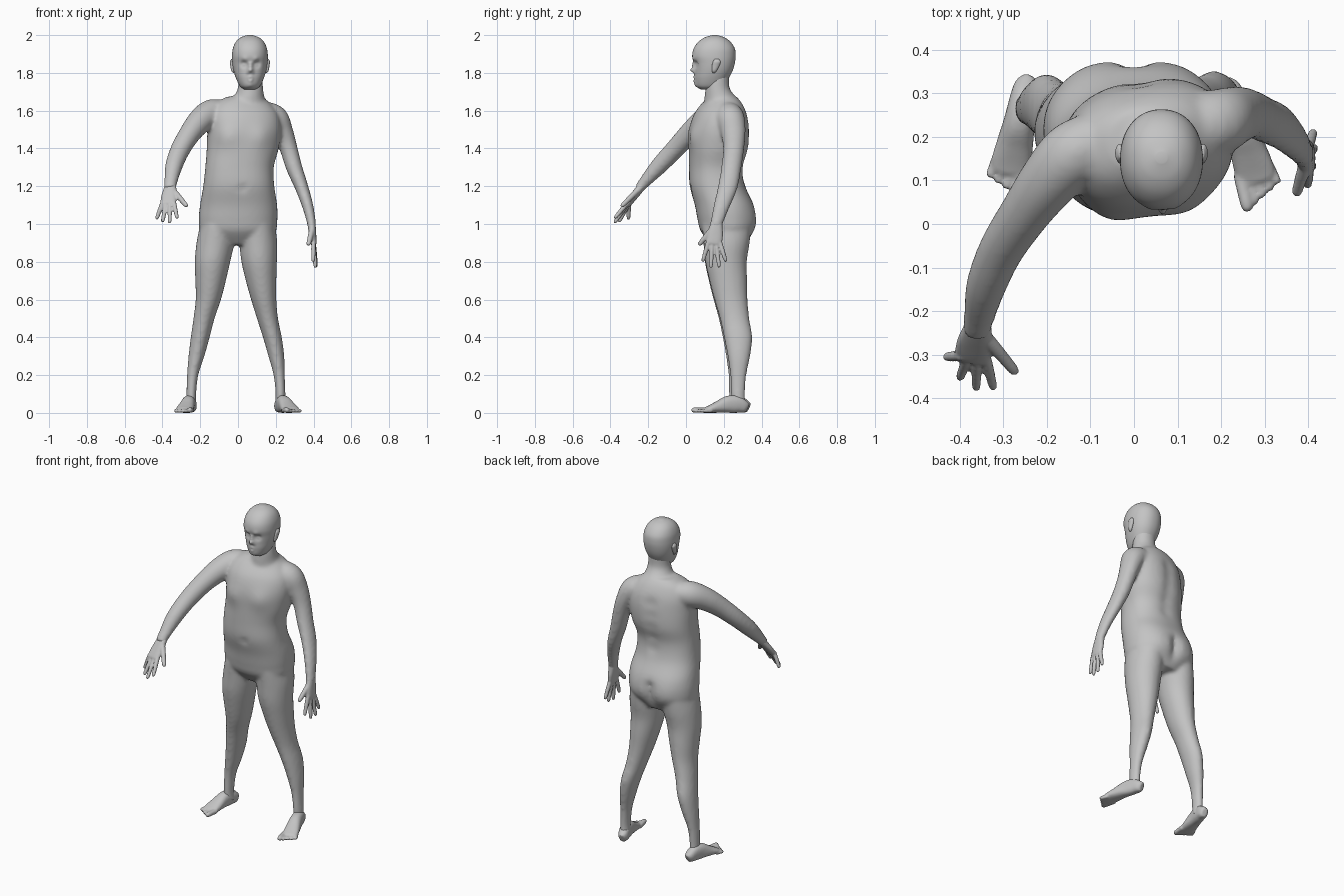
import bpy
import bmesh
import math
from mathutils import Vector

cube = bpy.data.objects.get("Cube")
if cube:
    bpy.data.objects.remove(cube, do_unlink=True)

skin = bpy.data.materials.new("plain_grey")
skin.use_nodes = True
grey = (0.55, 0.55, 0.55, 1)
skin.diffuse_color = grey
skin.node_tree.nodes["Principled BSDF"].inputs["Base Color"].default_value = grey


def spline(rows, steps):
    """Catmull-Rom interpolation through rows of any length."""
    result = []
    last = len(rows) - 1
    for i in range(last):
        p, q, r, s = (rows[max(0, min(last, i + k))] for k in (-1, 0, 1, 2))
        for j in range(steps):
            t = j / steps
            result.append([
                b + t / 2 * (c - a + t * (2 * a - 5 * b + 4 * c - d + t * (3 * (b - c) + d - a)))
                for a, b, c, d in zip(p, q, r, s)])
    result.append(list(rows[last]))
    return result


def loft(bm, rows, side=None, steps=5, segments=32, power=2.0):
    """Skin oval sections x, y, z, half width, half depth (, yaw in degrees).
    With a side vector the sections stand square to the path, else they lie flat."""
    rows = spline(rows, steps)
    points = [Vector(row[:3]) for row in rows]
    rings = []
    for i, row in enumerate(rows):
        if side is None:
            yaw = math.radians(row[5]) if len(row) > 5 else 0
            u = Vector((math.cos(yaw), math.sin(yaw), 0))
            v = Vector((-u.y, u.x, 0))
        else:
            ahead = points[min(i + 1, len(points) - 1)]
            t = (ahead - points[max(i - 1, 0)]).normalized()
            u = (side - t * side.dot(t)).normalized()
            v = t.cross(u)
        ring = []
        for k in range(segments):
            angle = math.tau * k / segments
            c, s = math.cos(angle), math.sin(angle)
            across = math.copysign(abs(c) ** (2 / power), c) * row[3]
            along = math.copysign(abs(s) ** (2 / power), s) * row[4]
            ring.append(bm.verts.new(points[i] + u * across + v * along))
        rings.append(ring)
    for low, high in zip(rings, rings[1:]):
        for k in range(segments):
            n = (k + 1) % segments
            bm.faces.new((low[k], low[n], high[n], high[k]))
    bm.faces.new(rings[0][::-1])
    bm.faces.new(rings[-1])
    return [vert for ring in rings for vert in ring]


def bump(verts, center, radius, push):
    """Push the surface softly in or out around a point."""
    center, push = Vector(center), Vector(push)
    for vert in verts:
        vert.co += push * math.exp(-(vert.co - center).length_squared / radius ** 2)


def finish(bm, name, voxel=None, relax=0):
    bmesh.ops.recalc_face_normals(bm, faces=bm.faces)
    mesh = bpy.data.meshes.new(name)
    bm.to_mesh(mesh)
    bm.free()
    mesh.materials.append(skin)
    for face in mesh.polygons:
        face.use_smooth = True
    obj = bpy.data.objects.new(name, mesh)
    bpy.context.scene.collection.objects.link(obj)
    if voxel:
        remesh = obj.modifiers.new("blend_parts", 'REMESH')
        remesh.mode = 'VOXEL'
        remesh.voxel_size = voxel
        remesh.use_smooth_shade = True
        smooth = obj.modifiers.new("soften", 'SMOOTH')
        smooth.factor = 0.5
        smooth.iterations = relax
    return obj


X, Y = Vector((1, 0, 0)), Vector((0, 1, 0))

# Torso, twisted so the right shoulder leads
body = bmesh.new()
torso = loft(body, [
    (0, .225, .89, .1, .09, 0), (0, .217, .96, .195, .138, 0), (0, .214, 1.02, .208, .152, 0),
    (.003, .202, 1.1, .204, .155, 0), (.004, .167, 1.2, .188, .147, 2),
    (.008, .16, 1.3, .181, .143, 5), (.025, .173, 1.4, .19, .154, 8),
    (.033, .177, 1.5, .195, .152, 12), (.03, .182, 1.58, .185, .134, 13),
    (.025, .19, 1.64, .145, .1, 13), (.035, .195, 1.675, .09, .07, 10)],
    segments=64, power=2.3)
for x, y in ((-.06, .02), (.12, .05)):
    bump(torso, (x, y, 1.46), .06, (0, -.014, 0))
for x in (-.1, .1):
    bump(torso, (x, .35, 1.01), .08, (0, .012, 0))
for z in (.93, .97, 1.01, 1.05):
    bump(torso, (0, .37, z), .025, (0, -.02, 0))
for z in (1.26, 1.33, 1.4, 1.47, 1.54):
    bump(torso, (.02, .32, z), .035, (0, -.011, 0))
bump(torso, (.024, .02, 1.19), .016, (0, .014, 0))

# Neck
loft(body, [(.04, .195, 1.6, .13, .1), (.055, .185, 1.66, .088, .088),
            (.066, .167, 1.72, .067, .064), (.064, .17, 1.8, .064, .06)])

# Arms: the right reaches forward, the left hangs
loft(body, [(-.08, .19, 1.59, .07, .065), (-.14, .16, 1.585, .075, .075),
            (-.195, .1, 1.55, .068, .068), (-.25, .025, 1.485, .058, .058),
            (-.305, -.06, 1.395, .052, .051), (-.34, -.145, 1.305, .046, .045),
            (-.357, -.225, 1.215, .034, .03), (-.36, -.25, 1.185, .032, .026)], side=X)
loft(body, [(.12, .215, 1.58, .075, .07), (.195, .235, 1.56, .075, .07),
            (.238, .25, 1.49, .066, .054), (.268, .252, 1.4, .056, .047),
            (.297, .24, 1.3, .053, .043), (.335, .222, 1.2, .052, .036),
            (.368, .19, 1.1, .043, .03), (.388, .163, 1.01, .034, .024),
            (.39, .157, .98, .034, .022)], side=Y)

# Legs share one profile and differ in stance
leg = [(.99, .215, .092, .13), (.9, .215, .1, .122), (.8, .212, .094, .11),
       (.7, .224, .081, .1), (.6, .238, .067, .088), (.5, .257, .056, .078),
       (.4, .276, .05, .075), (.3, .28, .042, .06), (.2, .277, .03, .043),
       (.1, .275, .026, .037), (.04, .28, .027, .036)]
left_line = (.105, .108, .112, .122, .136, .156, .182, .203, .218, .225, .223)
right_line = (-.11, -.12, -.135, -.145, -.157, -.18, -.2, -.22, -.24, -.247, -.245)
for line, shift in ((left_line, 0), (right_line, -.012)):
    loft(body, [(x, y + shift * (1 - z), z, a, b) for x, (z, y, a, b) in zip(line, leg)])
finish(body, "body", .01, 8)

# Head with face relief
head = bmesh.new()
profile = [(1.712, .08, .17, .03), (1.73, .056, .2, .053), (1.77, .047, .225, .073),
           (1.81, .046, .246, .086), (1.85, .042, .258, .093), (1.89, .033, .263, .095),
           (1.93, .041, .258, .09), (1.965, .066, .235, .074), (1.988, .1, .203, .048),
           (2.0, .14, .165, .013)]
skull = loft(head, [(.063, (f + b) / 2, z, w, (b - f) / 2) for z, f, b, w in profile],
             steps=8, segments=96, power=2.15)
middle = .066
for sign in (-1, 1):
    bump(skull, (middle + sign * .034, .05, 1.846), .018, (0, .015, 0))
    bump(skull, (middle + sign * .034, .062, 1.843), .01, (0, -.007, 0))
    bump(skull, (middle + sign * .014, .04, 1.802), .009, (0, -.01, 0))
    bump(skull, (middle + sign * .03, .04, 1.872), .016, (0, -.005, 0))
for z, radius, reach in ((1.85, .01, .01), (1.835, .011, .013), (1.815, .013, .024),
                         (1.776, .014, .007), (1.76, .012, .007), (1.735, .02, .008)):
    bump(skull, (middle, .046, z), radius, (0, -reach, 0))
bump(skull, (middle, .04, 1.768), .007, (0, .006, 0))
finish(head, "head")

# Ears
for sign, name in ((1, "left_ear"), (-1, "right_ear")):
    ear = bmesh.new()
    x = .063 + sign * .09
    loft(ear, [(x - sign * .004, .148, 1.8, .004, .006), (x, .15, 1.812, .009, .013),
               (x + sign * .003, .158, 1.84, .011, .02), (x + sign * .006, .163, 1.86, .01, .02),
               (x + sign * .004, .162, 1.874, .004, .01)], segments=20)
    finish(ear, name)


def hand(name, wrist, palm, side, thumb, tips):
    """Palm and four fingers; side points from the little finger to the index."""
    bm = bmesh.new()
    wrist, palm, side = Vector(wrist), Vector(palm), Vector(side).normalized()
    widths = ((-.2, .026, .021), (.2, .034, .021), (.6, .042, .019), (1, .042, .016), (1.1, .036, .011))
    loft(bm, [(*wrist.lerp(palm, t), a, b) for t, a, b in widths], side=side, power=2.3)
    base = wrist.lerp(palm, .35) + side * .022
    digits = [(base, Vector(thumb), .015)]
    for i, tip in enumerate(tips):
        digits.append((palm + side * (.031 - i * .021), Vector(tip), .0125))
    for start, tip, r in digits:
        shape = ((-.15, 1), (.3, 1), (.6, .92), (.9, .8), (1, .5))
        loft(bm, [(*start.lerp(tip, t), r * k, r * k) for t, k in shape],
             side=side, segments=14)
    finish(bm, name, .005, 3)


hand("right_hand", (-.357, -.23, 1.205), (-.37, -.305, 1.11), (1, -.1, .15), (-.27, -.342, 1.093),
     [(-.322, -.378, 1.03), (-.362, -.38, 1.005), (-.4, -.355, 1.01), (-.432, -.305, 1.025)])
hand("left_hand", (.388, .163, 1.01), (.4, .148, .9), (0, -1, 0), (.372, .068, .888),
     [(.398, .088, .8), (.41, .132, .768), (.414, .176, .77), (.412, .212, .8)])


def foot(name, heel, toe, inner):
    """Sole and instep from heel to ball, then five toes, longest inside."""
    bm = bmesh.new()
    heel, toe = Vector((*heel, 0)), Vector((*toe, 0))
    out = Vector((inner, 0, 0))
    ahead = (toe - heel).normalized()
    out = (out - ahead * out.dot(ahead)).normalized()
    shape = ((0, .016, .026), (.06, .028, .033), (.2, .033, .045), (.38, .036, .045),
             (.58, .042, .031), (.74, .046, .02), (.84, .042, .014))
    loft(bm, [(*(heel.lerp(toe, t) + Vector((0, 0, h))), w, h) for t, w, h in shape],
         side=X, power=2.4)
    for i in range(5):
        r = .015 if i == 0 else .011
        start = heel.lerp(toe, .74) + out * (i - 2) * .018
        end = heel.lerp(toe, 1.05 - i * .035) + out * (i - 2) * .021
        loft(bm, [(*(start.lerp(end, t) + Vector((0, 0, r))), r * k, r * k)
                  for t, k in ((0, 1), (.5, 1), (.85, .95), (1, .55))], side=X, segments=14)
    finish(bm, name, .006, 3)


foot("left_foot", (.213, .325), (.298, .055), 1)
foot("right_foot", (-.243, .333), (-.295, .075), -1)
